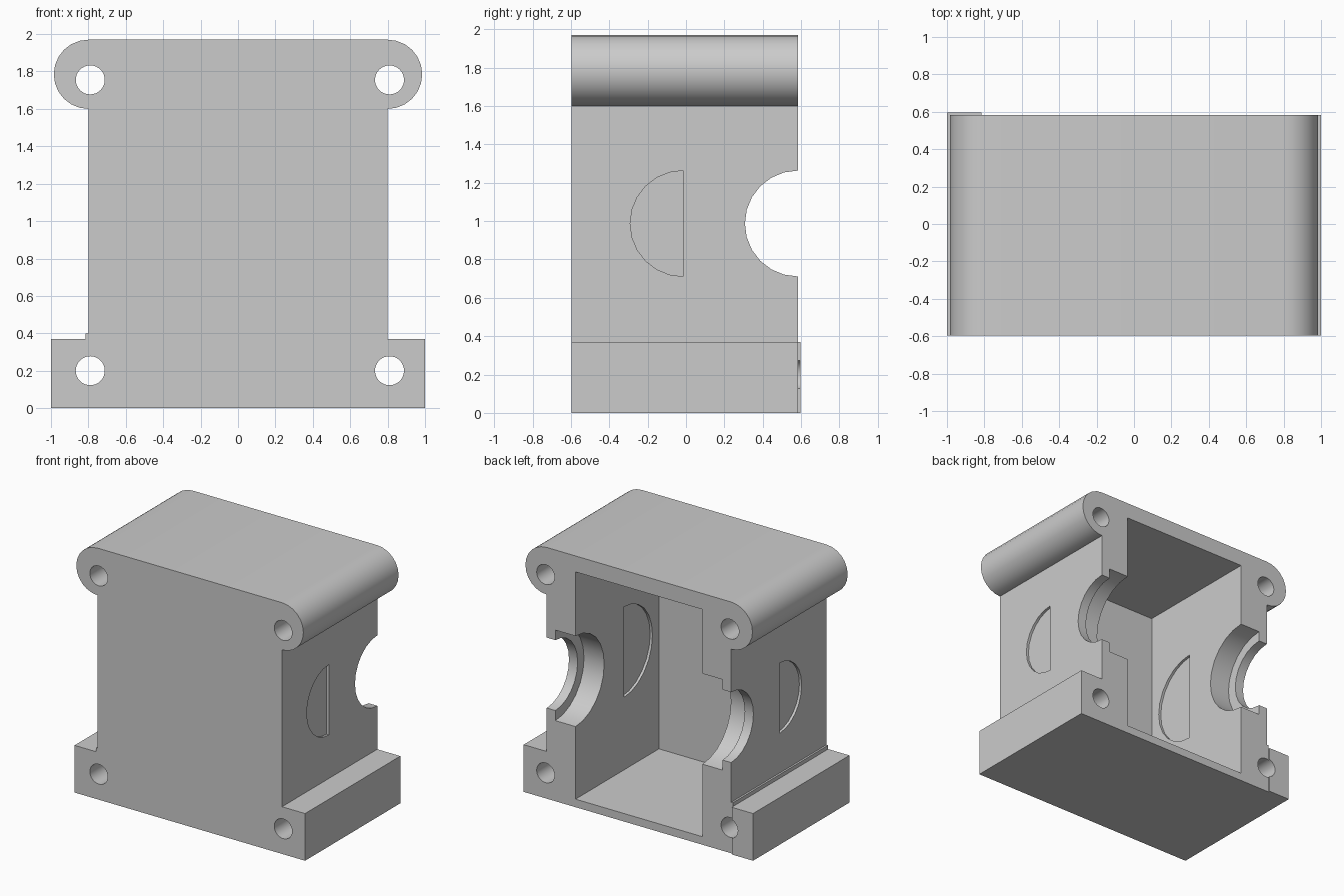
import bpy
import bmesh
from math import cos, sin, pi, radians
from mathutils import Vector

cube = bpy.data.objects.get("Cube")
if cube:
    bpy.data.objects.remove(cube, do_unlink=True)

FRONT, BACK, PAD = -0.597, 0.583, 0.597   # depth of front, rear rim, foot pad
BORE_Z = 0.987

grey = bpy.data.materials.new("plain grey")
grey.use_nodes = True
colour = (0.6, 0.6, 0.6, 1)
grey.diffuse_color = colour
grey.node_tree.nodes["Principled BSDF"].inputs["Base Color"].default_value = colour


def arc(cx, cy, r, start, end, steps):
    """Points along an arc, angles in degrees."""
    angles = [radians(start + (end - start) * i / steps) for i in range(steps + 1)]
    return [(cx + r * cos(a), cy + r * sin(a)) for a in angles]


def prism(name, outline, axis, low, high):
    """Extrude an outline along x (outline is y,z) or y (outline is x,z)."""
    bm = bmesh.new()
    place = (lambda p: (low, p[0], p[1])) if axis == "x" else (lambda p: (p[0], low, p[1]))
    face = bm.faces.new([bm.verts.new(place(p)) for p in outline])
    moved = bmesh.ops.extrude_face_region(bm, geom=[face])["geom"]
    shift = Vector((high - low, 0, 0) if axis == "x" else (0, high - low, 0))
    bmesh.ops.translate(bm, vec=shift, verts=[v for v in moved if isinstance(v, bmesh.types.BMVert)])
    bmesh.ops.recalc_face_normals(bm, faces=bm.faces)
    mesh = bpy.data.meshes.new(name)
    bm.to_mesh(mesh)
    bm.free()
    mesh.materials.append(grey)
    obj = bpy.data.objects.new(name, mesh)
    bpy.context.collection.objects.link(obj)
    return obj


def rect(x0, x1, z0, z1):
    return [(x0, z0), (x1, z0), (x1, z1), (x0, z1)]


def cut(target, cutter):
    bpy.context.view_layer.objects.active = target
    mod = target.modifiers.new("cut", "BOOLEAN")
    mod.operation = "DIFFERENCE"
    mod.solver = "EXACT"
    mod.object = cutter
    bpy.ops.object.modifier_apply(modifier=mod.name)


# Housing outline: feet at the bottom, round lugs at the top
right_lug = arc(0.8, 1.785, 0.185, -90, 90, 12)
left_lug = [(-x, z) for x, z in reversed(right_lug)]
outline = [(-1, 0), (1, 0), (1, 0.37), (0.8, 0.37)] + right_lug + left_lug
outline += [(-0.8, 0.4), (-0.815, 0.4), (-0.815, 0.37), (-1, 0.37)]
housing = prism("housing", outline, "y", FRONT, BACK)

# Thin pad on the rear of one foot
pad = prism("foot_rear_pad", rect(-1, -0.815, 0, 0.37), "y", BACK, PAD)

# Cavity open to the rear
cutters = [prism("cavity_cutter", rect(-0.55, 0.55, 0.063, 1.845), "y", -0.45, 0.8)]

# Stepped bores through the side walls
for name, r, reach in (("bore", 0.276, 1.2), ("bore_step", 0.355, 0.725)):
    ring = arc(BACK, BORE_Z, r, 0, 345, 23)
    cutters.append(prism(name + "_cutter", ring, "x", -reach, reach))

# Shallow half-round recesses on both faces of each side wall
for side in (-1, 1):
    for name, r, a, b in (("outer", 0.276, 0.78, 0.9), ("inner", 0.355, 0.5, 0.57)):
        half = arc(-0.015, BORE_Z, r, 90, 270, 12)
        cutters.append(prism(name + "_recess_cutter", half, "x", side * a, side * b))

# Four bolt holes running front to rear
holes = [prism("bolt_hole_cutter", arc(x, z, 0.0775, 0, 348.75, 31), "y", -1, 1)
         for x in (-0.79, 0.81) for z in (0.2, 1.755)]

for cutter in cutters + holes:
    cut(housing, cutter)
cut(pad, holes[0])
for cutter in cutters + holes:
    bpy.data.objects.remove(cutter, do_unlink=True)

# Smooth the round surfaces and keep the hard edges
bpy.ops.object.select_all(action="DESELECT")
for obj in (housing, pad):
    obj.select_set(True)
bpy.context.view_layer.objects.active = housing
bpy.ops.object.shade_smooth_by_angle(angle=radians(30))
